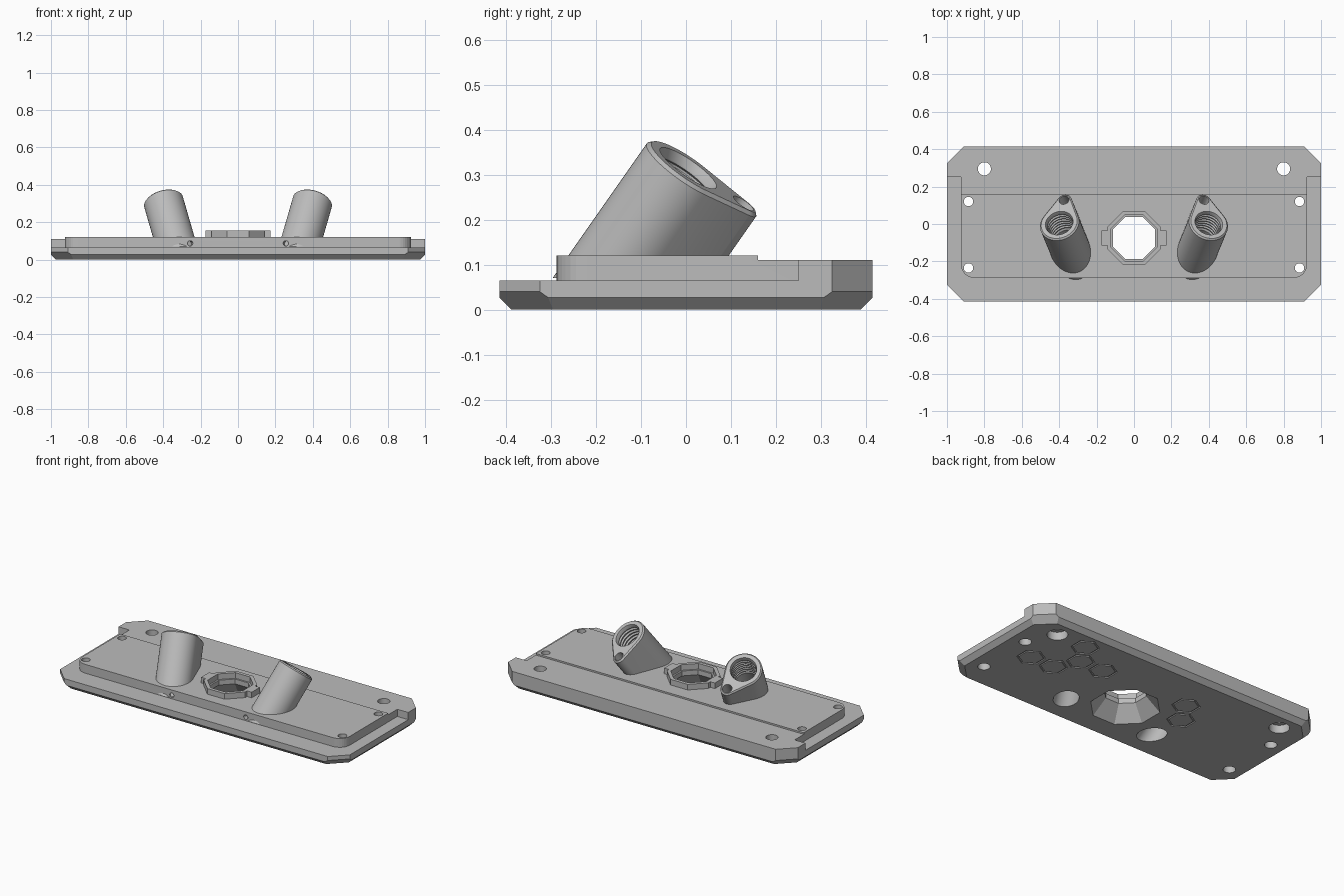
import bpy, bmesh
from math import cos, sin, pi, radians
from mathutils import Vector, Matrix

cube = bpy.data.objects.get("Cube")
if cube:
    bpy.data.objects.remove(cube)

grey = bpy.data.materials.new("light_grey")
grey.use_nodes = True
grey.diffuse_color = (0.5, 0.5, 0.5, 1)
grey.node_tree.nodes["Principled BSDF"].inputs["Base Color"].default_value = (0.5, 0.5, 0.5, 1)


def make(name, bm):
    bmesh.ops.recalc_face_normals(bm, faces=bm.faces)
    mesh = bpy.data.meshes.new(name)
    bm.to_mesh(mesh)
    bm.free()
    mesh.materials.append(grey)
    obj = bpy.data.objects.new(name, mesh)
    bpy.context.collection.objects.link(obj)
    return obj


def loft(name, rings, matrix=Matrix()):
    """Closed solid through equally long rings of points."""
    bm = bmesh.new()
    loops = [[bm.verts.new(matrix @ Vector(p)) for p in ring] for ring in rings]
    n = len(loops[0])
    for a, b in zip(loops, loops[1:]):
        for i in range(n):
            j = (i + 1) % n
            bm.faces.new((a[i], a[j], b[j], b[i]))
    bm.faces.new(loops[0])
    bm.faces.new(loops[-1])
    return make(name, bm)


def circle(r, z, n=48, x=0, y=0):
    return [(x + r * cos(2 * pi * (i + .5) / n), y + r * sin(2 * pi * (i + .5) / n), z)
            for i in range(n)]


def lathe(name, profile, n=48, x=0, y=0, matrix=Matrix()):
    return loft(name, [circle(r, z, n, x, y) for r, z in profile], matrix)


def prism(name, outline, z0, z1):
    return loft(name, [[(x, y, z) for x, y in outline] for z in (z0, z1)])


def box(name, x0, x1, y0, y1, z0, z1):
    return prism(name, [(x0, y0), (x1, y0), (x1, y1), (x0, y1)], z0, z1)


def boolean(obj, tools, operation="DIFFERENCE", keep=False):
    for tool in tools:
        mod = obj.modifiers.new("cut", "BOOLEAN")
        mod.operation, mod.solver, mod.object = operation, "EXACT", tool
        bpy.context.view_layer.objects.active = obj
        bpy.ops.object.modifier_apply(modifier=mod.name)
        if not keep:
            bpy.data.objects.remove(tool)


def slice_off(bm, point, normal):
    geom = bm.verts[:] + bm.edges[:] + bm.faces[:]
    bmesh.ops.bisect_plane(bm, geom=geom, plane_co=point, plane_no=normal, clear_outer=True)
    bmesh.ops.holes_fill(bm, edges=[e for e in bm.edges if e.is_boundary], sides=0)


def smooth(obj, angle):
    bpy.ops.object.select_all(action="DESELECT")
    obj.select_set(True)
    bpy.context.view_layer.objects.active = obj
    bpy.ops.object.shade_smooth_by_angle(angle=radians(angle))


# Plate: slab with chamfered underside and clipped corners
W, D, H = 1.0, 0.415, 0.12
bm = bmesh.new()
bmesh.ops.create_cube(bm, size=1, matrix=Matrix.Translation((0, 0, H / 2)) @ Matrix.Diagonal((2 * W, 2 * D, H, 1)))
for s in (-1, 1):
    slice_off(bm, (s * W, 0, .027), (s, 0, -1))
    slice_off(bm, (0, s * D, .027), (0, s, -1))
    for t in (-1, 1):
        corner = (s * (W - .09), t * D, .04)
        slice_off(bm, corner, (s, t, 0))
        slice_off(bm, corner, (s, t, -1.41))
plate = make("base_plate", bm)

# Step around the raised deck, with rounded front deck corners
right_arc = [(.925 - .07 + .07 * cos(a), -.288 + .07 + .07 * sin(a))
             for a in [-pi / 2 * i / 8 for i in range(9)]]
left_arc = [(-x, y) for x, y in reversed(right_arc)]
step = [(-2, -1), (2, -1), (2, .25), (.925, .25)] + right_arc + left_arc + [(-.925, .25), (-2, .25)]
cutters = [prism("step_cutter", step, .065, .3), box("ledge_cutter", -2, 2, .16, 1, .11, .3)]

# Screw holes with wider counterbores below
for s in (-1, 1):
    for x, y, r, wide in ((.8, .295, .035, .058), (.885, .12, .025, .035), (.885, -.235, .025, .035)):
        cutters.append(lathe("screw_hole", [(wide, -.1), (wide, .05), (r, .05), (r, .3)], x=s * x, y=y))

# Flared eight-sided window
k = 1 / cos(pi / 8)
cutters.append(lathe("window_cutter", [(.192 * k, -.01), (.185 * k, 0), (.112 * k, .09), (.112 * k, .3)], 8, 0, -.075))

# Shallow honeycomb grooves under the plate
for x, y in ((.75, .01), (.59, .01), (.51, .15), (.35, .15), (.59, .285), (-.25, .15), (-.33, .01)):
    groove = lathe("groove", [(.081, -.01), (.081, .006)], 6, x, y)
    boolean(groove, [lathe("groove_core", [(.07, -.02), (.07, .02)], 6, x, y)])
    turn = Matrix.Translation((x, y, 0)) @ Matrix.Rotation(0, 4, "Z") @ Matrix.Translation((-x, -y, 0))
    groove.data.transform(turn)
    cutters.append(groove)
boolean(plate, cutters)

# Slanted sockets: teardrop tubes with a threaded bore and a pin hole
for s, name in ((1, "left_socket"), (-1, "right_socket")):
    axis = Vector((s * .29, .7, 1)).normalized()
    ear = Vector((s * -.025, .125, -.075))
    ear = (ear - axis * ear.dot(axis)).normalized()
    side = ear.cross(axis)
    frame = Matrix((side, ear, axis)).transposed().to_4x4()
    frame.translation = (s * .4, .005, .315)

    bm = bmesh.new()
    for z, inset in ((-.5, 0), (-.008, 0), (0, .008)):
        for p in circle(.107 - inset, z, 64) + circle(.04 - inset, z, 32, 0, .148):
            bm.verts.new(frame @ Vector(p))
    hull = bmesh.ops.convex_hull(bm, input=bm.verts[:])
    inside = {g for g in hull["geom_interior"] if isinstance(g, bmesh.types.BMVert)}
    bmesh.ops.delete(bm, geom=list(inside), context="VERTS")
    bmesh.ops.dissolve_limit(bm, angle_limit=.01, verts=bm.verts[:], edges=bm.edges[:])
    slice_off(bm, (0, 0, .07), (0, 0, -1))
    tube = make(name, bm)

    thread = [(.07, -.6), (.07, -.17)]
    for i in range(7):
        z = -.16 + i * .021
        thread += [(.078, z), (.078, z + .005), (.07, z + .01), (.07, z + .015)]
    thread += [(.076, 0), (.076, .1)]
    bore = lathe("bore_cutter", thread, matrix=frame)
    boolean(tube, [bore], keep=True)
    boolean(plate, [bore])
    boolean(tube, [lathe("pin_cutter", [(.027, -.15), (.027, .1)], y=.148, matrix=frame)])

    # Small weep hole from the deck's front wall into the bore
    way = Vector((s * .25, 1, 0)).to_track_quat("Z", "Y").to_matrix().to_4x4()
    way.translation = (s * .25, -.31, .087)
    boolean(plate, [lathe("weep_cutter", [(.014, 0), (.014, .12)], 24, matrix=way)])
    smooth(tube, 25)

# Eight-sided collar with side tabs around the window
collar = lathe("window_collar", [(.143 * k, .11), (.143 * k, .155)], 8, 0, -.075)
boolean(collar, [box("tabs", -.175, .175, -.115, -.035, .11, .155)], "UNION")
boolean(collar, [lathe("collar_hole", [(.122 * k, .05), (.122 * k, .3)], 8, 0, -.075)])

smooth(plate, 9)
